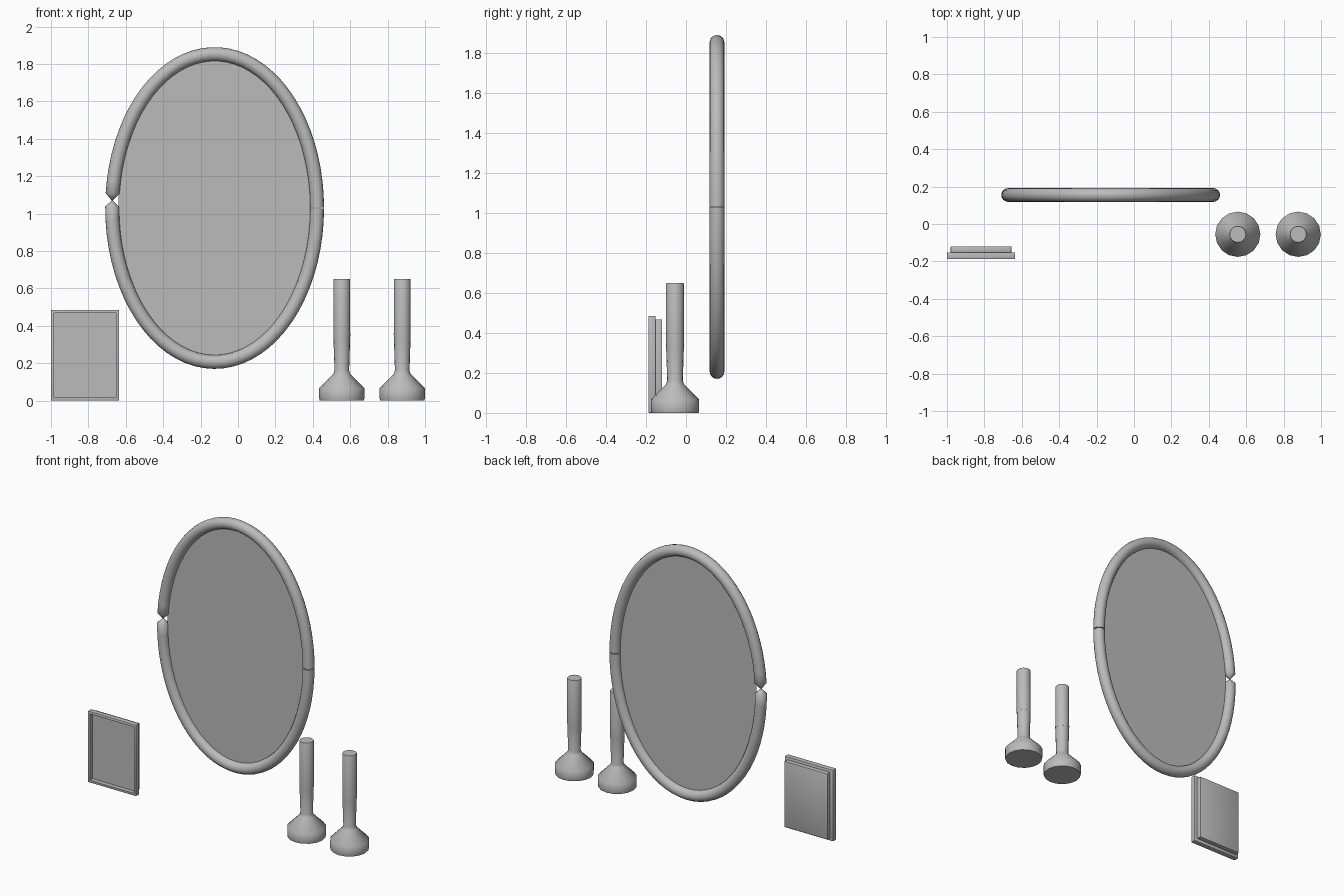
import bpy, bmesh
from math import sin, cos, pi, radians

cube = bpy.data.objects.get("Cube")
if cube:
    bpy.data.objects.remove(cube)

grey = bpy.data.materials.new("plain grey")
grey.use_nodes = True
GREY = (0.5, 0.5, 0.5, 1)
grey.diffuse_color = GREY
grey.node_tree.nodes["Principled BSDF"].inputs["Base Color"].default_value = GREY


def finish(name, bm, angle=None):
    bmesh.ops.recalc_face_normals(bm, faces=bm.faces)
    mesh = bpy.data.meshes.new(name)
    bm.to_mesh(mesh)
    bm.free()
    mesh.materials.append(grey)
    obj = bpy.data.objects.new(name, mesh)
    bpy.context.collection.objects.link(obj)
    if angle:
        bpy.ops.object.select_all(action='DESELECT')
        obj.select_set(True)
        bpy.context.view_layer.objects.active = obj
        bpy.ops.object.shade_smooth_by_angle(angle=radians(angle))
    return obj


def skin(bm, loops):
    """Bridge successive rings of vertices and cap both ends."""
    n = len(loops[0])
    for a, b in zip(loops, loops[1:]):
        for i in range(n):
            j = (i + 1) % n
            bm.faces.new((a[i], a[j], b[j], b[i]))
    bm.faces.new(loops[0][::-1])
    bm.faces.new(loops[-1])


# Oval mirror
CX, CY, CZ = -0.125, 0.155, 1.03
RX, RZ, TUBE = 0.548, 0.823, 0.037


def oval_tube(name, stations, sides=16):
    bm = bmesh.new()
    loops = []
    for deg, r in stations:
        t = radians(deg)
        nx, nz = RZ * cos(t), RX * sin(t)
        size = (nx * nx + nz * nz) ** 0.5
        loop = []
        for i in range(sides):
            a = 2 * pi * i / sides
            out = r * cos(a) / size
            loop.append(bm.verts.new((CX + RX * cos(t) + out * nx,
                                      CY + r * sin(a),
                                      CZ + RZ * sin(t) + out * nz)))
        loops.append(loop)
    skin(bm, loops)
    return finish(name, bm, 50)


# The two halves meet in a pinched joint on the right hand side
PINCH = (177.2, 0.003)
steps = 36
oval_tube("mirror_frame_upper",
          [(0.2 + 174.4 * i / steps, TUBE) for i in range(steps + 1)] + [PINCH])
oval_tube("mirror_frame_lower",
          [PINCH] + [(179.5 + 180.3 * i / steps, TUBE) for i in range(steps + 1)])

bm = bmesh.new()
bm.faces.new([bm.verts.new((CX + 0.515 * cos(2 * pi * i / 72), CY,
                            CZ + 0.79 * sin(2 * pi * i / 72))) for i in range(72)])
finish("mirror_glass", bm)


# Candlesticks with candles
def lathe(name, x, y, profile, sides):
    bm = bmesh.new()
    loops = [[bm.verts.new((x + r * cos(2 * pi * i / sides),
                            y + r * sin(2 * pi * i / sides), z))
              for i in range(sides)] for r, z in profile]
    skin(bm, loops)
    return finish(name, bm, 60)


STICK = [(0.118, 0), (0.121, 0.012), (0.121, 0.066), (0.045, 0.143),
         (0.039, 0.16), (0.045, 0.345), (0.0455, 0.358)]
CANDLE = [(0.045, 0.343), (0.045, 0.645), (0.043, 0.65)]
for side, x in (("right", 0.555), ("left", 0.878)):
    lathe(side + "_candlestick", x, -0.055, STICK, 16)
    lathe(side + "_candle", x, -0.055, CANDLE, 32)


# Picture frame
def box(name, x0, x1, y0, y1, z0, z1, inset=0, depth=0):
    bm = bmesh.new()
    bmesh.ops.create_cube(bm, size=1)
    for v in bm.verts:
        v.co = (x1 if v.co.x > 0 else x0, y1 if v.co.y > 0 else y0,
                z1 if v.co.z > 0 else z0)
    bm.normal_update()
    outer = list(bm.edges)
    if inset:
        front = [f for f in bm.faces if f.normal.y < -0.9]
        bmesh.ops.inset_region(bm, faces=front, thickness=inset)
        wall = bmesh.ops.extrude_face_region(bm, geom=front)
        moved = [g for g in wall["geom"] if isinstance(g, bmesh.types.BMVert)]
        bmesh.ops.translate(bm, verts=moved, vec=(0, depth, 0))
        bmesh.ops.delete(bm, geom=front, context='FACES_ONLY')
    bmesh.ops.bevel(bm, geom=[e for e in outer if e.is_valid], offset=0.005,
                    segments=2, profile=0.5, affect='EDGES')
    return finish(name, bm, 35)


box("picture_frame", -1.0, -0.635, -0.188, -0.152, 0, 0.485, 0.024, 0.03)
box("picture_backing", -0.98, -0.655, -0.153, -0.119, 0.02, 0.468)
